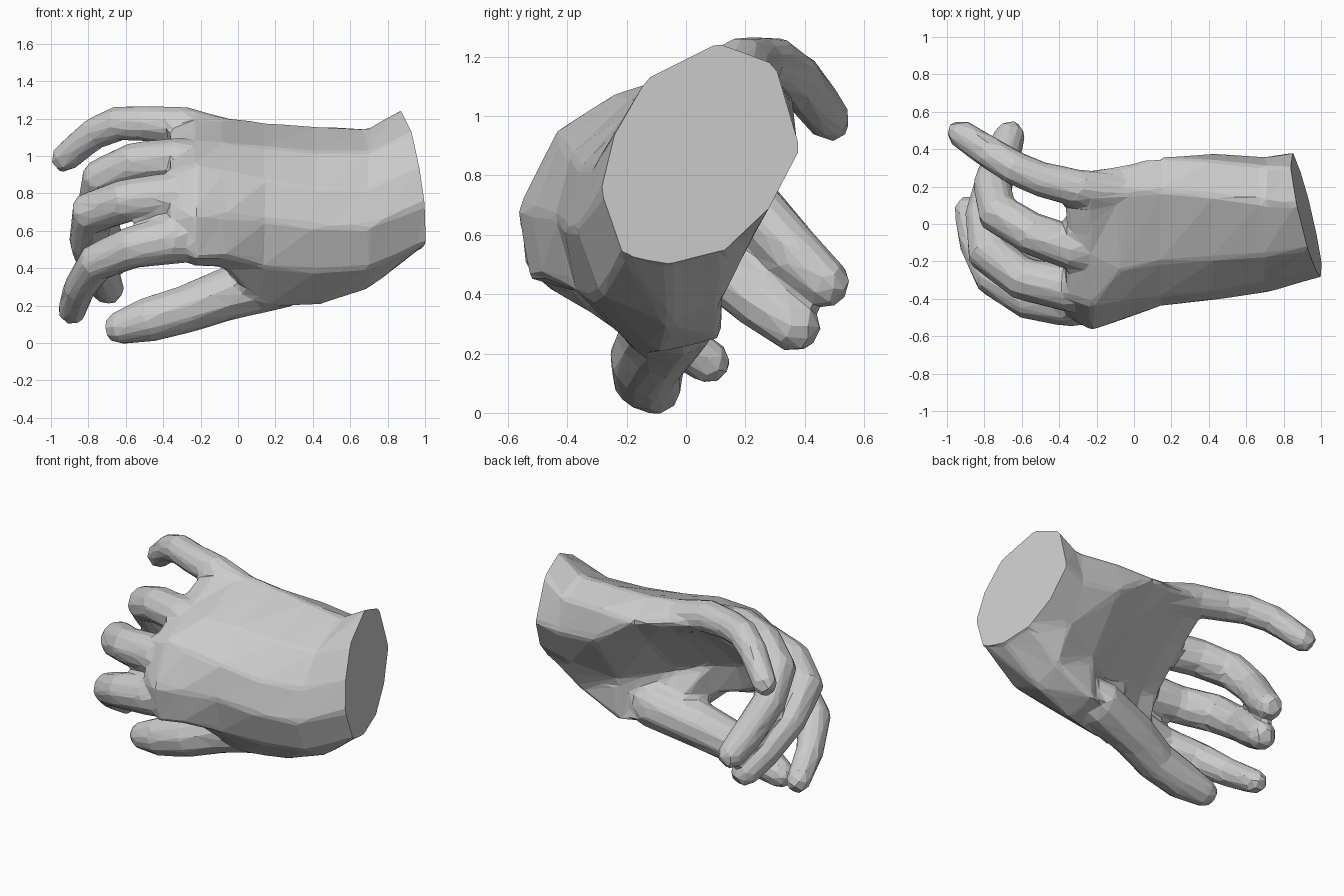
import bpy
import bmesh
from math import cos, sin, tau
from mathutils import Vector

default_cube = bpy.data.objects.get("Cube")
if default_cube:
    bpy.data.objects.remove(default_cube, do_unlink=True)


def loft(bm, rings):
    """Skin a list of equally sized closed rings into a capped solid."""
    rows = [[bm.verts.new(point) for point in ring] for ring in rings]
    count = len(rows[0])
    for near, far in zip(rows, rows[1:]):
        for i in range(count):
            j = (i + 1) % count
            bm.faces.new((near[i], near[j], far[j], far[i]))
    bm.faces.new(list(reversed(rows[0])))
    bm.faces.new(rows[-1])


def digit(bm, joints, sides=10):
    """Tapered tube through (x, y, z, radius) joints with a rounded tip."""
    centers = [Vector(joint[:3]) for joint in joints]
    radii = [joint[3] * 1.05 for joint in joints]
    tip_direction = (centers[-1] - centers[-2]).normalized()
    centers.append(centers[-1] + tip_direction * radii[-1] * 0.65)
    radii.append(radii[-1] * 0.6)
    rings = []
    across = Vector((0, 1, 1))
    last = len(centers) - 1
    for i, (center, radius) in enumerate(zip(centers, radii)):
        tangent = (centers[min(i + 1, last)] - centers[max(i - 1, 0)]).normalized()
        across = (across - tangent * across.dot(tangent)).normalized()
        other = tangent.cross(across)
        angles = [tau * (k + 0.5) / sides for k in range(sides)]
        rings.append([center + radius * (cos(a) * across + sin(a) * other) for a in angles])
    loft(bm, rings)


def section(x, outline):
    """Cross-section of the palm at a constant x."""
    return [Vector((x, y, z)) for y, z in outline]


def shrunken(ring, scale, shift):
    """Copy of a ring, scaled about its middle and moved along x."""
    middle = sum(ring, Vector()) / len(ring)
    return [middle + (point - middle) * scale + Vector((shift, 0, 0)) for point in ring]


hand_bm = bmesh.new()

# Wrist end, carried a little past the slanted cut
cut_point, cut_normal = Vector((.925, 0, .9)), Vector((1, .2, .1))
wrist_outline = [(.11, 1.25), (-.13, 1.13), (-.24, .94), (-.285, .75), (-.21, .54),
                 (-.06, .51), (.14, .56), (.28, .69), (.385, .89), (.3, 1.18)]
wrist = [Vector((.93 - .2 * y - .1 * (z - .9), y, z)) for y, z in wrist_outline]
wrist_overrun = shrunken(wrist, 1, .15)

# Heel of the hand, with the base of the thumb
heel = section(.7, [(.12, 1.15), (-.17, 1.02), (-.31, .83), (-.37, .62), (-.29, .4),
                    (-.06, .29), (.12, .38), (.23, .6), (.36, .85), (.31, 1.07)])
thumb_base = section(.42, [(.15, 1.16), (-.19, 1.02), (-.36, .82), (-.41, .62), (-.32, .38),
                           (-.1, .2), (.12, .25), (.12, .52), (.38, .88), (.34, 1.08)])

# Hollow of the palm, then the web and the knuckle line
hollow = section(.14, [(.18, 1.18), (-.2, 1.05), (-.39, .87), (-.44, .66), (-.37, .41),
                       (-.15, .19), (.06, .29), (-.1, .58), (.2, .88), (.36, 1.07)])
web = section(-.08, [(.18, 1.21), (-.25, 1.07), (-.42, .92), (-.52, .68), (-.49, .46),
                     (-.34, .4), (-.21, .44), (-.16, .65), (.11, .91), (.32, 1.1)])
knuckles = section(-.23, [(.17, 1.24), (-.17, 1.08), (-.44, .95), (-.57, .68), (-.53, .45),
                          (-.38, .41), (-.28, .46), (-.21, .67), (.04, .91), (.29, 1.12)])
finger_webs = shrunken(knuckles, .78, -.13)
loft(hand_bm, [wrist_overrun, wrist, heel, thumb_base, hollow, web, knuckles, finger_webs])

# Thumb, reaching forward under the palm
digit(hand_bm, [(.5, -.06, .42, .08), (.25, -.03, .34, .145), (-.05, -.08, .265, .138),
                (-.28, -.13, .18, .124), (-.48, -.13, .125, .117), (-.65, -.1, .077, .084)])

# Index finger
digit(hand_bm, [(-.12, -.38, .55, .11), (-.35, -.42, .555, .128), (-.57, -.395, .51, .11),
                (-.76, -.28, .43, .1), (-.85, -.1, .29, .085), (-.89, .09, .162, .073)])
# Middle finger
digit(hand_bm, [(-.12, -.33, .77, .11), (-.35, -.345, .79, .122), (-.6, -.29, .76, .113),
                (-.78, -.15, .7, .115), (-.8, .05, .54, .1), (-.74, .25, .38, .1),
                (-.69, .38, .28, .085)])
# Ring finger
digit(hand_bm, [(-.12, -.16, .95, .11), (-.33, -.13, .98, .115), (-.55, -.05, .96, .112),
                (-.73, .06, .88, .11), (-.76, .21, .71, .1), (-.7, .37, .53, .095),
                (-.66, .485, .425, .08)])
# Little finger
digit(hand_bm, [(-.08, .17, 1.1, .1), (-.3, .19, 1.165, .1), (-.5, .24, 1.175, .092),
                (-.64, .3, 1.175, .09), (-.77, .38, 1.12, .085), (-.935, .49, .98, .074)])

bmesh.ops.recalc_face_normals(hand_bm, faces=list(hand_bm.faces))
mesh = bpy.data.meshes.new("hand")
hand_bm.to_mesh(mesh)
hand_bm.free()
hand = bpy.data.objects.new("hand", mesh)
bpy.context.collection.objects.link(hand)

# Fuse the parts into one skin, soften the joins and reduce to facets
fuse = hand.modifiers.new("Fuse", 'REMESH')
fuse.mode = 'VOXEL'
fuse.voxel_size = 0.018
soften = hand.modifiers.new("Soften", 'SMOOTH')
soften.factor = 0.5
soften.iterations = 10
facet = hand.modifiers.new("Facet", 'DECIMATE')
facet.ratio = 0.03

# Slice the wrist flat and cap it
skin = bmesh.new()
skin.from_object(hand, bpy.context.evaluated_depsgraph_get())
hand.modifiers.clear()
bmesh.ops.bisect_plane(skin, geom=list(skin.verts) + list(skin.edges) + list(skin.faces),
                       plane_co=cut_point, plane_no=cut_normal, clear_outer=True)
bmesh.ops.holes_fill(skin, edges=[edge for edge in skin.edges if edge.is_boundary])
skin.to_mesh(mesh)
skin.free()
